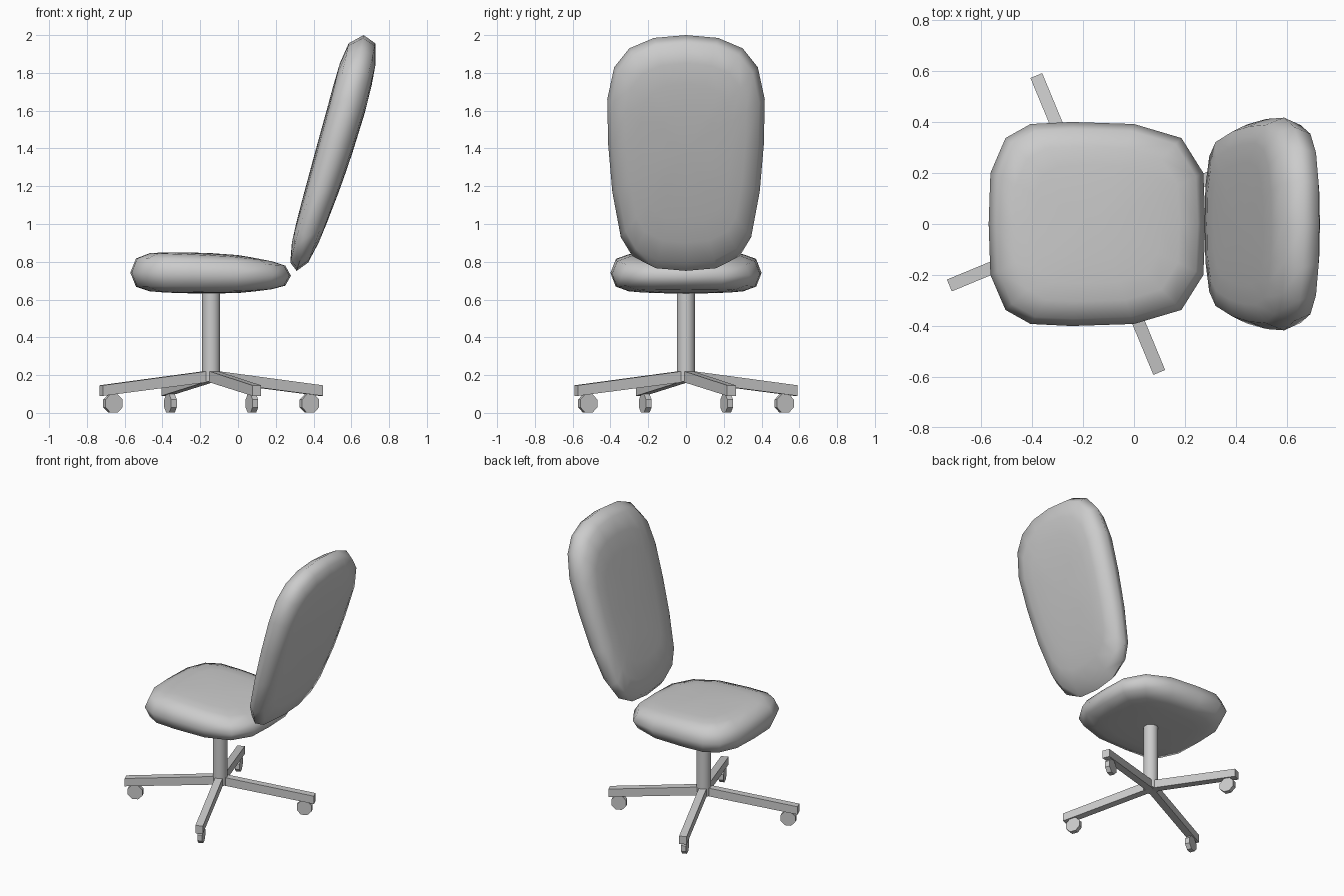
import bpy, bmesh, math
from mathutils import Matrix, Vector

if "Cube" in bpy.data.objects:
    bpy.data.objects.remove(bpy.data.objects["Cube"])

HUB_X = -0.142


def finish(name, bm, angle=None):
    bmesh.ops.recalc_face_normals(bm, faces=bm.faces[:])
    mesh = bpy.data.meshes.new(name)
    bm.to_mesh(mesh)
    bm.free()
    ob = bpy.data.objects.new(name, mesh)
    bpy.context.collection.objects.link(ob)
    if angle:
        bpy.ops.object.select_all(action='DESELECT')
        bpy.context.view_layer.objects.active = ob
        ob.select_set(True)
        bpy.ops.object.shade_smooth_by_angle(angle=math.radians(angle))
    return ob


def lerp(table, v, k):
    """Column k of a (v, mid, half) table, interpolated at v."""
    if v <= table[0][0]:
        return table[0][k]
    for a, b in zip(table, table[1:]):
        if v <= b[0]:
            return a[k] + (b[k] - a[k]) * (v - a[0]) / (b[0] - a[0])
    return table[-1][k]


# Cushion edge rounding: (outline scale, share of half thickness)
EDGE = [(0.34, 0.985), (0.58, 0.95), (0.76, 0.89), (0.93, 0.66), (1.0, 0.0)]


def cushion(name, outline, section, place):
    """Padded shape: half outline (v, u) mirrored in u, thickness from section."""
    loop = outline + [(v, -u) for v, u in outline[-2:0:-1]]
    cv = (outline[0][0] + outline[-1][0]) / 2
    bm = bmesh.new()

    def vert(v, u, h):
        return bm.verts.new(place(u, v, lerp(section, v, 1) + h * lerp(section, v, 2)))

    levels = [(s, h) for s, h in EDGE] + [(s, -h) for s, h in EDGE[-2::-1]]
    rings = [[vert(cv + (v - cv) * s, u * s, h) for v, u in loop] for s, h in levels]
    n = len(loop)
    for a, b in zip(rings, rings[1:]):
        for i in range(n):
            j = (i + 1) % n
            bm.faces.new((a[i], a[j], b[j], b[i]))
    for ring, h in ((rings[0], 1), (rings[-1], -1)):
        pole = vert(cv, 0, h)
        for i in range(n):
            bm.faces.new((ring[i], ring[(i + 1) % n], pole))
    return finish(name, bm, 80)


# Seat cushion, thinner towards the backrest
cushion("seat",
        [(-0.57, 0), (-0.563, 0.2), (-0.504, 0.337), (-0.406, 0.392), (-0.245, 0.4),
         (0, 0.392), (0.186, 0.337), (0.272, 0.2), (0.28, 0)],
        [(-0.57, 0.742, 0.113), (-0.45, 0.745, 0.113), (-0.145, 0.739, 0.107),
         (0, 0.735, 0.102), (0.2, 0.728, 0.081), (0.28, 0.726, 0.08)],
        lambda u, v, w: (v, u, w))

# Reclined backrest cushion
cushion("backrest",
        [(0.752, 0), (0.766, 0.16), (0.83, 0.285), (0.93, 0.345), (1.17, 0.39),
         (1.42, 0.412), (1.66, 0.417), (1.83, 0.38), (1.93, 0.3), (1.985, 0.17), (2.0, 0)],
        [(0.75, 0.31, 0.068), (0.94, 0.368, 0.083), (1.28, 0.478, 0.097),
         (1.645, 0.585, 0.106), (1.875, 0.64, 0.107), (2.0, 0.665, 0.107)],
        lambda u, v, w: (w, u, v))

# Gas column
bm = bmesh.new()
bmesh.ops.create_cone(bm, cap_ends=True, segments=16, radius1=0.048, radius2=0.048,
                      depth=0.485, matrix=Matrix.Translation((HUB_X, 0, 0.4075)))
finish("column", bm, 40)

# Four sloping legs, each with an octagonal caster
for k in range(4):
    turn = (Matrix.Translation((HUB_X, 0, 0))
            @ Matrix.Rotation(math.radians(22.5 + 90 * k), 4, 'Z'))
    bm = bmesh.new()
    profile = [(0, 0.166), (0.63, 0.09), (0.63, 0.146), (0.03, 0.221), (0, 0.221)]
    sides = [[bm.verts.new(turn @ Vector((r, y, z))) for r, z in profile]
             for y in (-0.025, 0.025)]
    for side in sides:
        bm.faces.new(side)
    for i in range(len(profile)):
        j = (i + 1) % len(profile)
        bm.faces.new((sides[0][i], sides[0][j], sides[1][j], sides[1][i]))
    finish(f"base_leg_{k + 1}", bm)

    bm = bmesh.new()
    bmesh.ops.create_cone(bm, cap_ends=True, segments=8, radius1=0.053, radius2=0.053,
                          depth=0.032,
                          matrix=turn @ Matrix.Translation((0.563, 0, 0.05))
                          @ Matrix.Rotation(math.pi / 2, 4, 'X')
                          @ Matrix.Rotation(math.pi / 8, 4, 'Z'))
    finish(f"caster_{k + 1}", bm)
